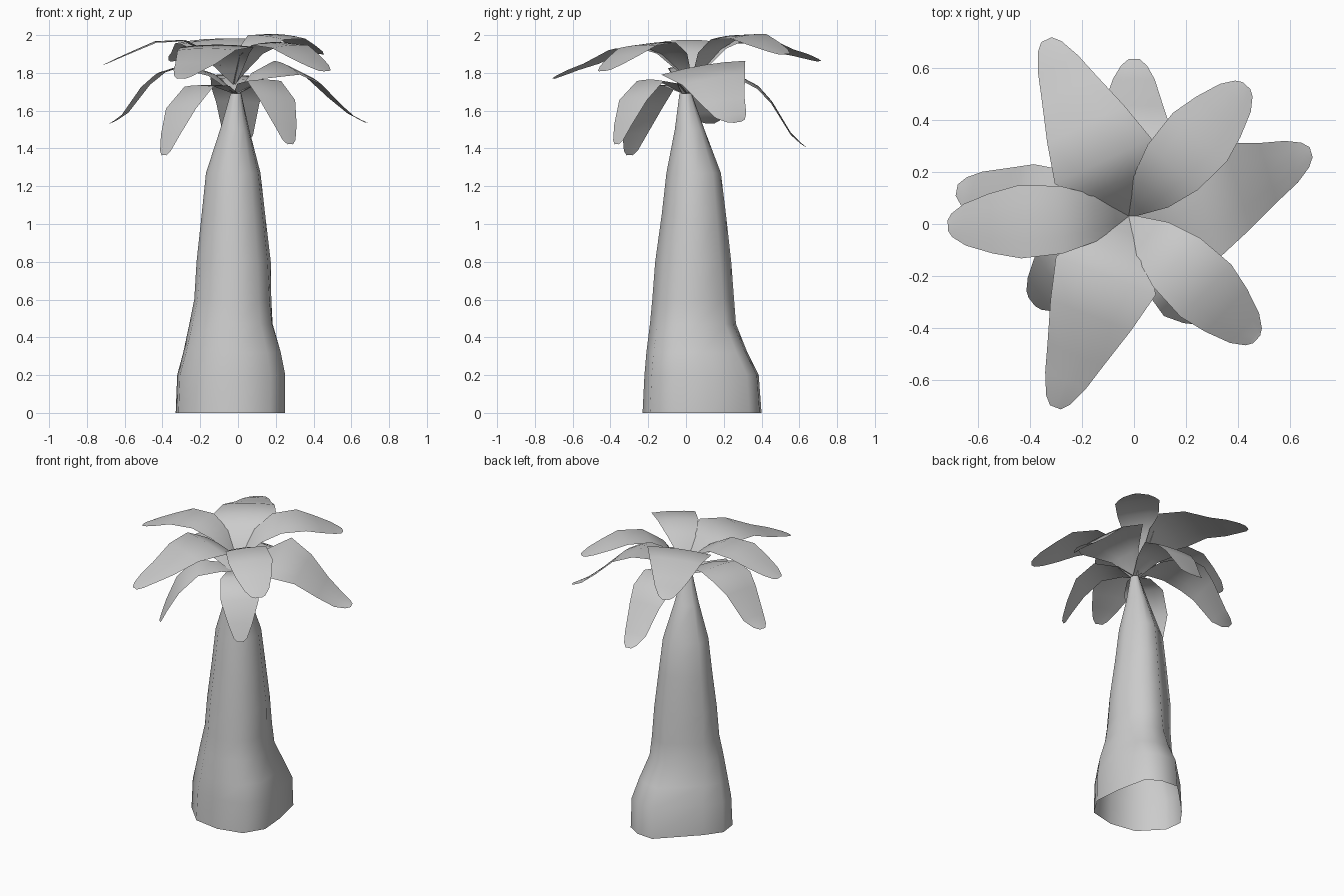
import bpy, math
from mathutils import Vector


def make(name, verts, faces):
    mesh = bpy.data.meshes.new(name)
    mesh.from_pydata(verts, [], faces)
    mesh.polygons.foreach_set("use_smooth", [True] * len(faces))
    ob = bpy.data.objects.new(name, mesh)
    bpy.context.collection.objects.link(ob)
    return ob


# Trunk: open tube lofted from a lopsided base outline to an oval top
base = [(.25, -.06), (.235, .12), (.19, .335), (.10, .39), (-.02, .40), (-.25, .17),
        (-.33, .06), (-.315, -.06), (-.18, -.2), (0, -.23), (.17, -.19)]
# z, xmin, xmax, ymin, ymax, share of base outline
rings = [(0, -.33, .25, -.23, .40, 1), (.2, -.322, .25, -.22, .385, 1),
         (.32, -.29, .23, -.21, .325, .85), (.47, -.258, .19, -.192, .265, .5),
         (.6, -.232, .18, -.18, .255, .25), (.8, -.22, .175, -.165, .24, 0),
         (1.05, -.193, .145, -.13, .212, 0), (1.27, -.17, .12, -.105, .185, 0),
         (1.5, -.095, .06, -.06, .098, 0), (1.69, -.04, .018, -.035, .03, 0)]
verts, n = [], len(base)
for z, x0, x1, y0, y1, k in rings:
    for bx, by in base:
        u, v = (bx + .04) / .29, (by - .085) / .315
        length = math.hypot(u, v)
        u, v = (c * k + c / length * (1 - k) for c in (u, v))
        verts.append(((x0 + x1) / 2 + u * (x1 - x0) / 2, (y0 + y1) / 2 + v * (y1 - y0) / 2, z))
faces = [(r * n + i, r * n + (i + 1) % n, (r + 1) * n + (i + 1) % n, (r + 1) * n + i)
         for r in range(len(rings) - 1) for i in range(n)]
make("trunk", verts, faces)


# Leaf: strip along a bent midrib; profile rows are (reach, height, half width)
def leaf(name, angle, profile, roll=0, lift=0, stretch=1, centre=(-.02, .03), width=1, bend=0):
    a, t = math.radians(angle), math.radians(roll)
    out = Vector((math.cos(a), math.sin(a), 0))
    side = Vector((-math.sin(a) * math.cos(t), math.cos(a) * math.cos(t), math.sin(t)))
    verts = []
    for r, z, w in profile:
        mid = Vector((*centre, z + lift * r)) + out * r * stretch + side * bend * r * r
        verts += [mid + side * w * width * s - Vector((0, 0, .06 * w * s * s))
                  for s in (-1, -.5, 0, .5, 1)]
    faces = [(r * 5 + i, r * 5 + i + 1, r * 5 + i + 6, r * 5 + i + 5)
             for r in range(len(profile) - 1) for i in range(4)]
    make(name, verts, faces)


upper = [(0, 1.74, .008), (.05, 1.81, .04), (.13, 1.91, .09), (.26, 1.975, .13), (.42, 1.968, .14),
         (.53, 1.92, .115), (.63, 1.875, .08), (.68, 1.85, .045), (.695, 1.845, .02)]
upper_wide = [(0, 1.74, .01), (.06, 1.82, .07), (.14, 1.91, .14), (.24, 1.95, .205), (.4, 1.93, .165),
              (.56, 1.855, .115), (.66, 1.82, .085), (.74, 1.785, .05), (.77, 1.77, .022)]
lower_wide = [(0, 1.69, .02), (.12, 1.79, .1), (.29, 1.84, .235), (.44, 1.77, .175),
              (.57, 1.65, .12), (.67, 1.57, .085), (.73, 1.54, .05), (.755, 1.53, .02)]
lower_long = [(0, 1.69, .02), (.12, 1.77, .08), (.26, 1.79, .14), (.37, 1.73, .14),
              (.44, 1.65, .115), (.54, 1.48, .08), (.59, 1.43, .05), (.615, 1.41, .02)]
lower_steep = [(0, 1.69, .02), (.1, 1.735, .08), (.25, 1.735, .135), (.37, 1.62, .14),
               (.44, 1.48, .09), (.475, 1.39, .05), (.485, 1.365, .022)]

# Upper crown
leaf("upper_leaf_back_right", 48, upper, 5, .08, .97)
leaf("upper_leaf_back", 115, upper_wide, -4, .12, .97)
leaf("upper_leaf_left", 183, upper)
leaf("upper_leaf_front", 249, upper_wide, 0, 0, 1.02)
leaf("upper_leaf_front_right", -44, upper, 3, -.05, .98)

# Lower crown
low = (-.01, .0)
leaf("lower_leaf_right", 17, lower_wide, 9, 0, .98, low, 1, .11)
leaf("lower_leaf_back", 89, lower_long, 3, 0, 1.03, low)
leaf("lower_leaf_left", 169, lower_long, -3, .2, 1.11, low, 1.1)
leaf("lower_leaf_front_left", 218, lower_steep, 0, 0, 1, low, .92)
leaf("lower_leaf_front_right", -52, lower_steep, 0, .12, .96, low, .85)
